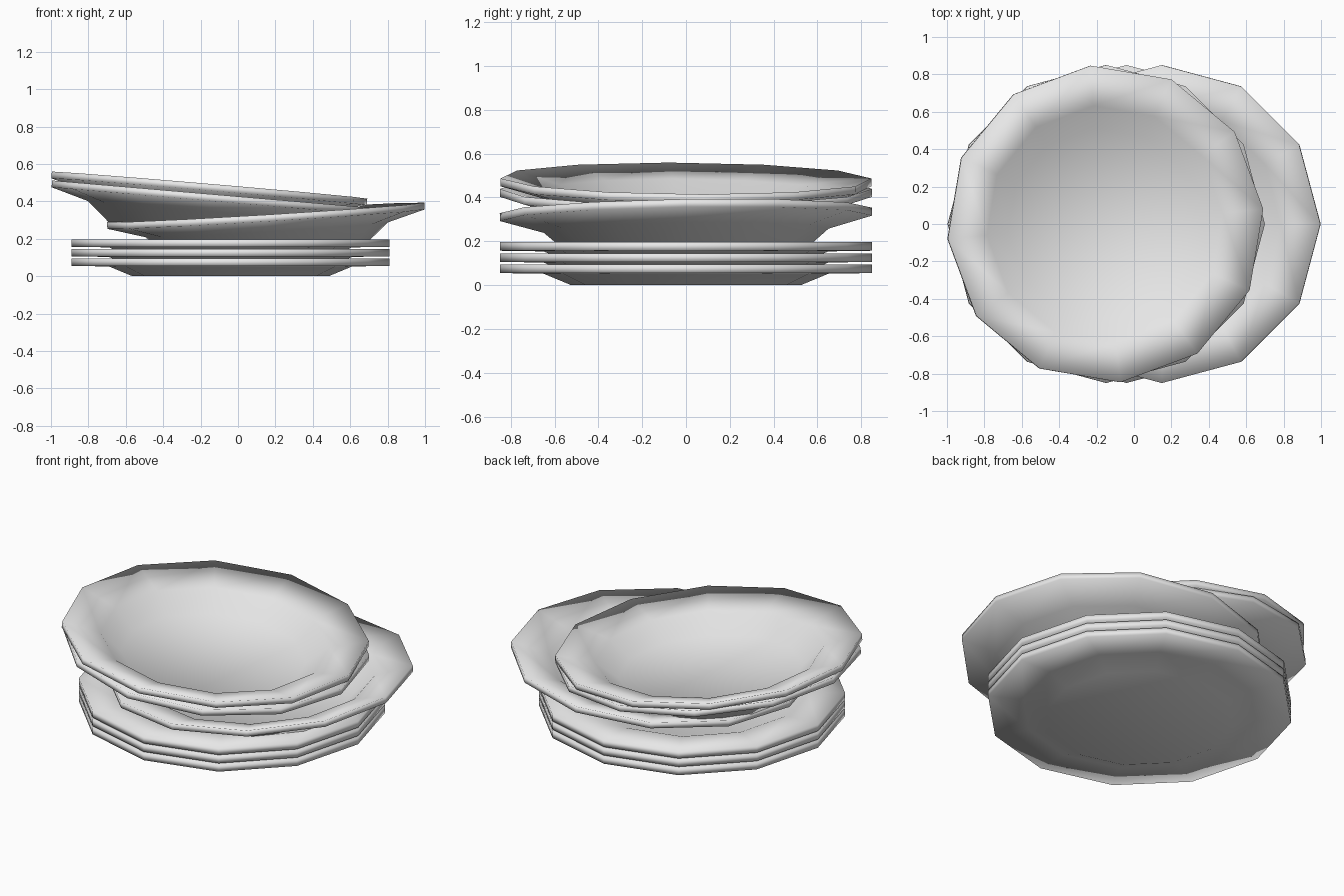
import bpy
import bmesh
from math import cos, sin, pi, radians

cube = bpy.data.objects.get("Cube")
if cube:
    bpy.data.objects.remove(cube, do_unlink=True)

SIDES = 12

# One plain grey glaze for the whole stack
glaze = bpy.data.materials.new("grey_glaze")
glaze.use_nodes = True
glaze.diffuse_color = (0.8, 0.8, 0.8, 1)
glaze.node_tree.nodes["Principled BSDF"].inputs["Base Color"].default_value = (0.8, 0.8, 0.8, 1)


def lathe(name, profile, location, tilt=(0, 0, 0)):
    """Turn a (radius, height) profile, from foot to inner floor, into a dish."""
    bm = bmesh.new()
    rings = []
    for r, z in profile:
        rings.append([bm.verts.new((r * cos(2 * pi * i / SIDES), r * sin(2 * pi * i / SIDES), z))
                      for i in range(SIDES)])
    for low, high in zip(rings, rings[1:]):
        for i in range(SIDES):
            j = (i + 1) % SIDES
            bm.faces.new((low[i], low[j], high[j], high[i]))
    bm.faces.new(rings[0][::-1])
    bm.faces.new(rings[-1])
    for face in bm.faces:
        face.smooth = True
    mesh = bpy.data.meshes.new(name)
    bm.to_mesh(mesh)
    bm.free()
    mesh.materials.append(glaze)
    obj = bpy.data.objects.new(name, mesh)
    obj.location = location
    obj.rotation_euler = [radians(a) for a in tilt]
    bpy.context.collection.objects.link(obj)
    return obj


# Shallow plate: foot at height 0, flat rim
plate = [(0.525, 0), (0.65, 0.052), (0.85, 0.055), (0.85, 0.094), (0.64, 0.092), (0.515, 0.04)]

# Deeper bowl: height 0 is the underside of the rim's outer edge
bowl = [(0.53, -0.16), (0.65, -0.057), (0.85, 0), (0.85, 0.036), (0.635, -0.02), (0.515, -0.122)]

# Three level plates at the bottom
for i in range(3):
    lathe(f"plate_{i + 1}", plate, (-0.04, 0, 0.051 * i))

# Three leaning bowls on top
lathe("lower_bowl", bowl, (0.15, 0, 0.305), (0.85, -3.5, 0))
lathe("middle_bowl", bowl, (-0.15, 0, 0.403), (0, 4.9, 0))
lathe("top_bowl", bowl, (-0.155, 0, 0.451), (0, 4.9, 5.4))
